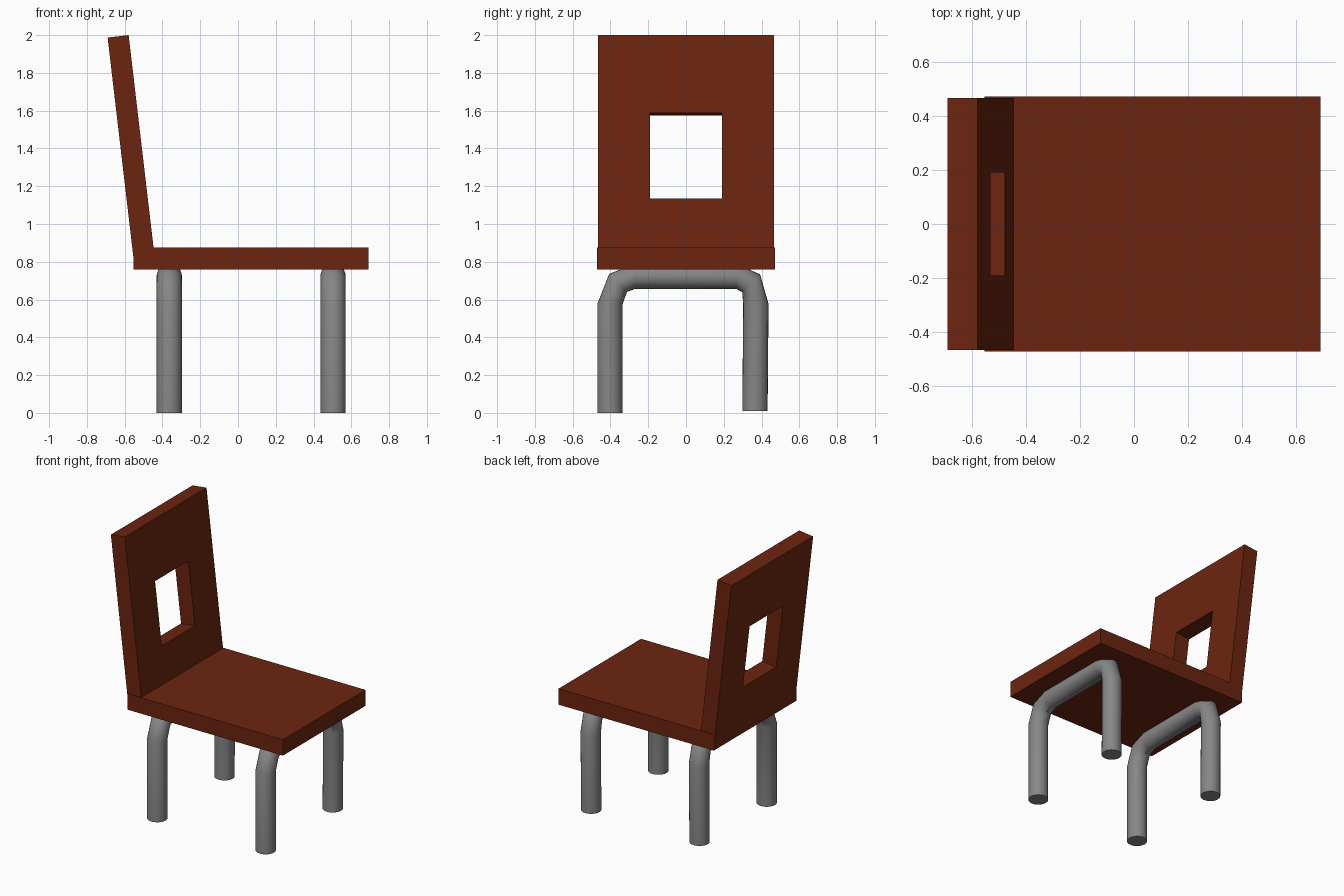
import bpy, bmesh, math
from mathutils import Vector

if "Cube" in bpy.data.objects:
    bpy.data.objects.remove(bpy.data.objects["Cube"])


def material(name, rgb):
    m = bpy.data.materials.new(name)
    m.diffuse_color = (*rgb, 1)
    m.use_nodes = True
    m.node_tree.nodes["Principled BSDF"].inputs["Base Color"].default_value = m.diffuse_color
    return m


BROWN = material("red_brown_wood", (0.150, 0.018, 0.005))
GREY = material("grey_metal", (0.240, 0.240, 0.240))


def finish(name, bm, mat, smooth=False):
    bmesh.ops.recalc_face_normals(bm, faces=bm.faces)
    me = bpy.data.meshes.new(name)
    bm.to_mesh(me)
    bm.free()
    me.materials.append(mat)
    ob = bpy.data.objects.new(name, me)
    bpy.context.collection.objects.link(ob)
    if smooth:
        bpy.ops.object.select_all(action='DESELECT')
        ob.select_set(True)
        bpy.context.view_layer.objects.active = ob
        bpy.ops.object.shade_smooth_by_angle(angle=math.radians(50))
    return ob


# Seat slab
bm = bmesh.new()
bmesh.ops.create_cube(bm, size=1)
bmesh.ops.scale(bm, vec=(1.243, 0.944, 0.115), verts=bm.verts)
bmesh.ops.translate(bm, vec=(0.0685, 0, 0.8175), verts=bm.verts)
finish("seat", bm, BROWN)

# Leaning backrest: an outer and a window rectangle, front and back, joined
tilt = math.atan(0.1173)
up = Vector((-math.sin(tilt), 0, math.cos(tilt)))
depth = Vector((-math.cos(tilt), 0, -math.sin(tilt))) * 0.112
top_edge = Vector((-0.579, 0, 2.0))
bm = bmesh.new()


def rectangle(half, z_low, z_high, offset):
    verts = []
    for y, z in ((-half, z_low), (half, z_low), (half, z_high), (-half, z_high)):
        p = top_edge + up * ((z - 2.0) / up.z) + offset
        verts.append(bm.verts.new((p.x, y, p.z)))
    return verts


def join(a, b):
    n = len(a)
    for i in range(n):
        j = (i + 1) % n
        bm.faces.new((a[i], a[j], b[j], b[i]))


outer_f, outer_b = (rectangle(0.467, 0.815, 2.0, depth * k) for k in (0, 1))
inner_f, inner_b = (rectangle(0.19, 1.134, 1.588, depth * k) for k in (0, 1))
for a, b in ((outer_f, inner_f), (inner_f, inner_b), (inner_b, outer_b), (outer_b, outer_f)):
    join(a, b)
finish("backrest", bm, BROWN)

# Bent tube legs: sections are (y, z, path direction in degrees from +y)
SECTIONS = [(-0.402, 0.0, 90), (-0.402, 0.577, 90), (-0.360, 0.688, 45), (-0.270, 0.723, 0),
            (0.267, 0.723, 0), (0.345, 0.686, -45), (0.370, 0.577, -90), (0.365, 0.010, -90)]
RADIUS, SIDES = 0.067, 24


def leg_pair(name, x):
    global bm
    bm = bmesh.new()
    rings = []
    for y, z, deg in SECTIONS:
        a = math.radians(deg)
        ring = []
        for i in range(SIDES):
            t = 2 * math.pi * i / SIDES
            side, out = RADIUS * math.cos(t), RADIUS * math.sin(t)
            ring.append(bm.verts.new((x + side, y - out * math.sin(a), z + out * math.cos(a))))
        rings.append(ring)
    for a, b in zip(rings, rings[1:]):
        join(a, b)
    bm.faces.new(rings[0])
    bm.faces.new(rings[-1])
    finish(name, bm, GREY, smooth=True)


leg_pair("back_legs", -0.364)
leg_pair("front_legs", 0.503)
